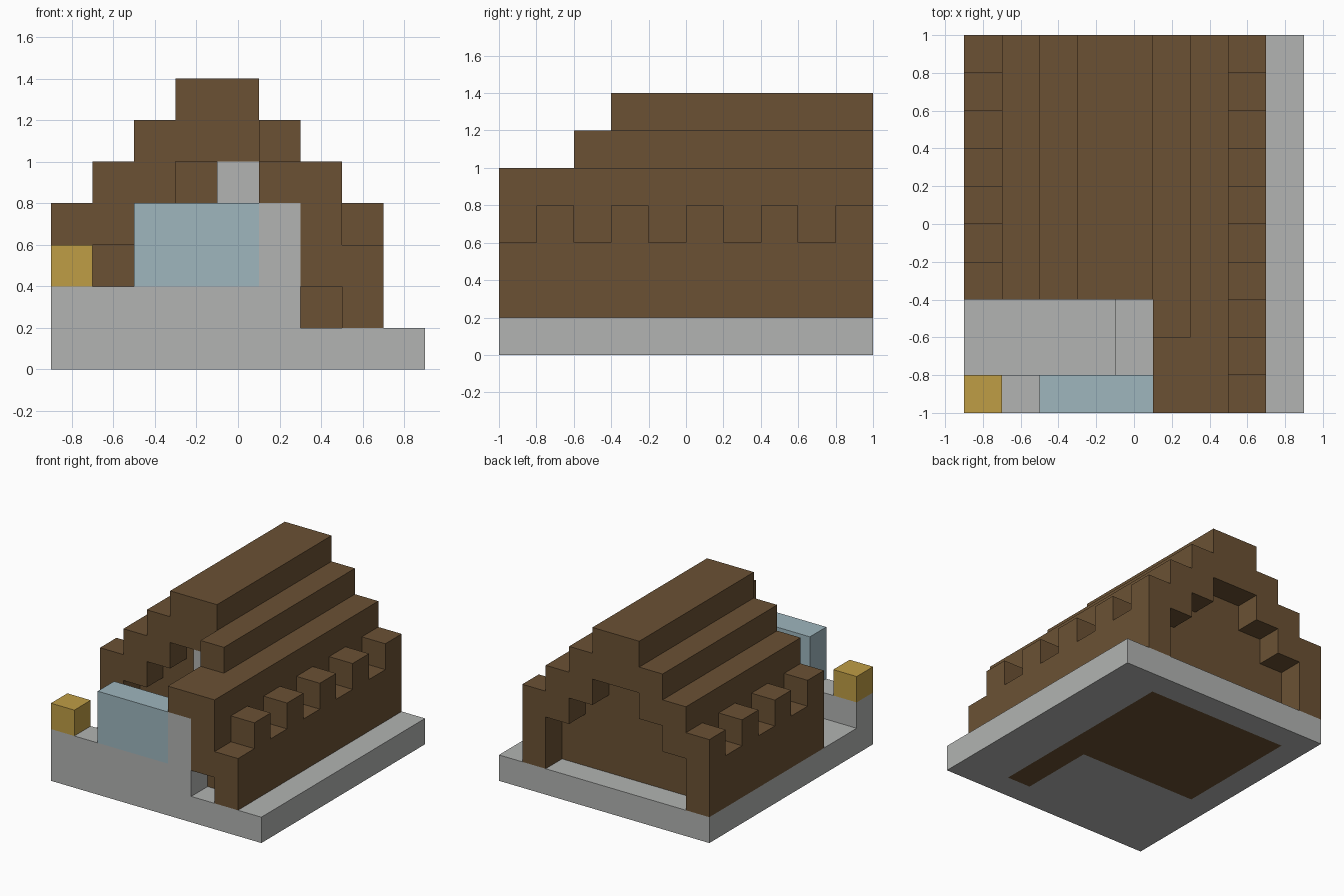
import bpy, bmesh
from math import radians
from mathutils import Vector

cube = bpy.data.objects.get("Cube")
if cube:
    bpy.data.objects.remove(cube, do_unlink=True)

S = 0.2                                # block size
ORIGIN = Vector((-0.9, -1.0, 0.0))     # lower corner of the block grid
NX, NY = 9, 10


def material(name, rgb):
    m = bpy.data.materials.new(name)
    m.use_nodes = True
    m.diffuse_color = (*rgb, 1)
    m.node_tree.nodes["Principled BSDF"].inputs["Base Color"].default_value = (*rgb, 1)
    return m


wood = material("brown wood", (0.147, 0.083, 0.034))
stone = material("pale stone", (0.445, 0.455, 0.445))
glass = material("pale blue glass", (0.343, 0.468, 0.515))
gold = material("lantern gold", (0.521, 0.337, 0.060))

blocks = {}                            # grid cell -> part name
part_material = {}


def fill(part, mat, xs, ys, zs):
    """Fill half-open ranges of grid cells with blocks of one part."""
    part_material[part] = mat
    for x in range(*xs):
        for y in range(*ys):
            for z in range(*zs):
                blocks[x, y, z] = part


def fill_pair(part, mat, inset, width, ys, zs):
    """Fill the same strip on both slopes, mirrored about the ridge."""
    last = NX - 1
    fill(part, mat, (inset, inset + width), ys, zs)
    fill(part, mat, (last - inset - width, last - inset), ys, zs)


# Stone slab, low porch wall and corner post
fill("foundation", stone, (0, NX), (0, NY), (0, 1))
fill("porch_wall", stone, (0, 6), (0, 1), (1, 2))
fill("porch_post", stone, (5, 6), (0, 1), (1, 4))
fill("porch_step", stone, (4, 5), (1, 3), (1, 2))

# House body, stepped to meet the underside of the roof
fill("house_body", wood, (1, 7), (4, 9), (0, 3))
fill("house_body", wood, (2, 6), (4, 9), (3, 4))
fill("house_body", wood, (3, 5), (4, 9), (4, 5))
fill("side_wall", wood, (6, 7), (1, 4), (0, 3))
fill("side_wall", wood, (6, 7), (0, 1), (2, 3))
fill("stone_pillar", stone, (4, 5), (3, 4), (1, 5))

# Stepped roof shell reaching down to the slab
MAIN = (3, NY)
fill_pair("roof", wood, 0, 1, MAIN, (1, 3))
fill_pair("roof", wood, 0, 2, MAIN, (3, 4))
fill_pair("roof", wood, 1, 2, MAIN, (4, 5))
fill("roof", wood, (2, 6), MAIN, (5, 6))
fill("roof", wood, (3, 5), MAIN, (6, 7))

# Right slope carried forward over the porch
fill("roof", wood, (7, 8), (0, 3), (1, 3))
fill("roof", wood, (6, 8), (0, 3), (3, 4))
fill("roof", wood, (5, 7), (0, 3), (4, 5))
fill("roof", wood, (5, 6), (2, 3), (5, 6))

# Notched eaves: every other block is missing
for y in range(0, NY, 2):
    for x in (0, 7):
        blocks.pop((x, y, 3), None)

# Window and lantern
fill("window", glass, (2, 5), (0, 1), (2, 4))
fill("lantern", gold, (0, 1), (0, 1), (2, 3))


def build(part):
    """Mesh the outer faces of one part and merge the flat areas."""
    bm = bmesh.new()
    for cell in [c for c, p in blocks.items() if p == part]:
        for axis in range(3):
            for side in (0, 1):
                near = list(cell)
                near[axis] += 2 * side - 1
                if tuple(near) in blocks:
                    continue
                u, v = (axis + 1) % 3, (axis + 2) % 3
                ring = []
                for a, b in ((0, 0), (1, 0), (1, 1), (0, 1)):
                    p = Vector(cell)
                    p[axis] += side
                    p[u] += a
                    p[v] += b
                    ring.append(bm.verts.new(ORIGIN + p * S))
                bm.faces.new(ring if side else ring[::-1])
    bmesh.ops.remove_doubles(bm, verts=bm.verts, dist=S / 100)
    bmesh.ops.dissolve_limit(bm, angle_limit=radians(1), verts=bm.verts, edges=bm.edges)
    mesh = bpy.data.meshes.new(part)
    bm.to_mesh(mesh)
    bm.free()
    mesh.materials.append(part_material[part])
    bpy.context.scene.collection.objects.link(bpy.data.objects.new(part, mesh))


for part in part_material:
    build(part)
